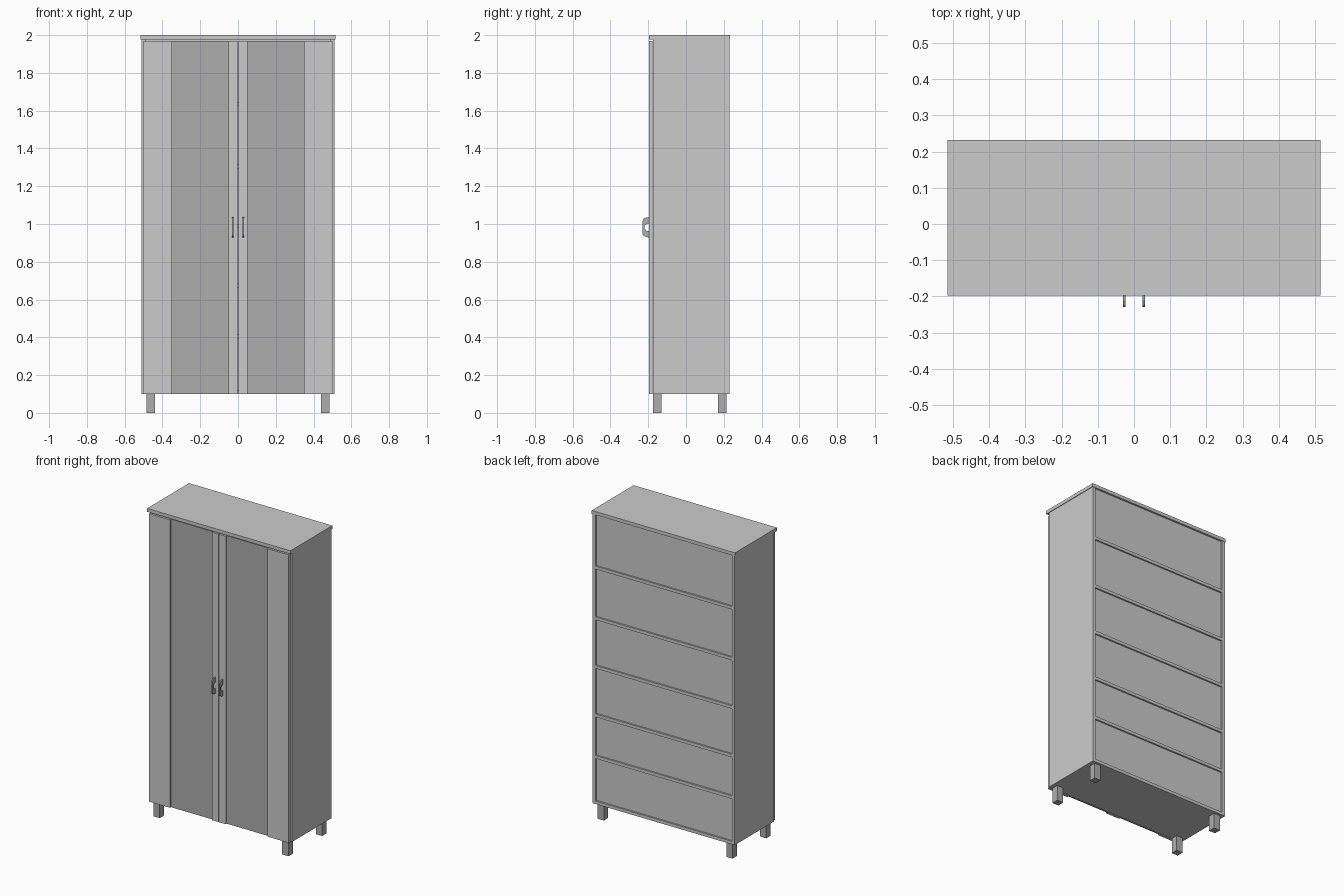
import bpy, bmesh, math

if "Cube" in bpy.data.objects:
    bpy.data.objects.remove(bpy.data.objects["Cube"])

dark = bpy.data.materials.new("dark_finish")
dark.diffuse_color = (0.42, 0.42, 0.42, 1)
dark.use_nodes = True
dark.node_tree.nodes["Principled BSDF"].inputs["Base Color"].default_value = dark.diffuse_color


def finish(name, bm, mat=None):
    bmesh.ops.recalc_face_normals(bm, faces=bm.faces)
    me = bpy.data.meshes.new(name)
    bm.to_mesh(me)
    bm.free()
    if mat:
        me.materials.append(mat)
    ob = bpy.data.objects.new(name, me)
    bpy.context.collection.objects.link(ob)
    return ob


def box(name, x, y, z, mat=None):
    bm = bmesh.new()
    bmesh.ops.create_cube(bm, size=1)
    for v in bm.verts:
        v.co = [(r[0] + r[1]) / 2 + c * abs(r[1] - r[0])
                for c, r in zip(v.co, (x, y, z))]
    return finish(name, bm, mat)


def extrude_x(name, profile, x0, x1, mat=None):
    bm = bmesh.new()
    face = bm.faces.new([bm.verts.new((x0, y, z)) for y, z in profile])
    ext = bmesh.ops.extrude_face_region(bm, geom=[face])["geom"]
    verts = [g for g in ext if isinstance(g, bmesh.types.BMVert)]
    bmesh.ops.translate(bm, verts=verts, vec=(x1 - x0, 0, 0))
    return finish(name, bm, mat)


# Carcass: top board, bottom board, shelves and recessed back
box("top_board", (-0.515, 0.515), (-0.197, 0.232), (1.978, 2.0))
box("bottom_board", (-0.49, 0.49), (-0.175, 0.23), (0.1, 0.12))
for i, z in enumerate((0.405, 0.675, 0.99, 1.305, 1.635)):
    box(f"shelf_{i + 1}", (-0.49, 0.49), (-0.172, 0.23), (z - 0.01, z + 0.01))
box("back_panel", (-0.49, 0.49), (0.212, 0.22), (0.12, 1.978))

# D-shaped pull profile (y, z) with an arched finger hole
pull = [(-0.197, 1.036), (-0.212, 1.034), (-0.224, 1.028), (-0.23, 1.018),
        (-0.23, 0.947), (-0.224, 0.937), (-0.212, 0.931), (-0.197, 0.929)]
for i in range(13):
    a = -math.pi / 2 + math.pi * i / 12
    pull.append((-0.197 - 0.024 * math.cos(a), 0.982 + 0.02 * math.sin(a)))

for s, side in ((-1, "left"), (1, "right")):
    def span(a, b):
        return tuple(sorted((s * a, s * b)))

    box(f"{side}_side_panel", span(0.49, 0.511), (-0.175, 0.23), (0.1, 1.978))

    # Door: two stiles with a recessed dark panel
    box(f"{side}_door_outer_stile", span(0.35, 0.501), (-0.197, -0.177), (0.1, 1.97))
    box(f"{side}_door_inner_stile", span(0.003, 0.05), (-0.197, -0.177), (0.1, 1.97))
    box(f"{side}_door_panel", span(0.05, 0.35), (-0.187, -0.177), (0.1, 1.97), dark)

    extrude_x(f"{side}_handle", pull, *span(0.023, 0.031), dark)

    # Legs
    for end, y in (("front", (-0.175, -0.13)), ("back", (0.17, 0.215))):
        box(f"{side}_{end}_leg", span(0.44, 0.485), y, (0, 0.1), dark)
